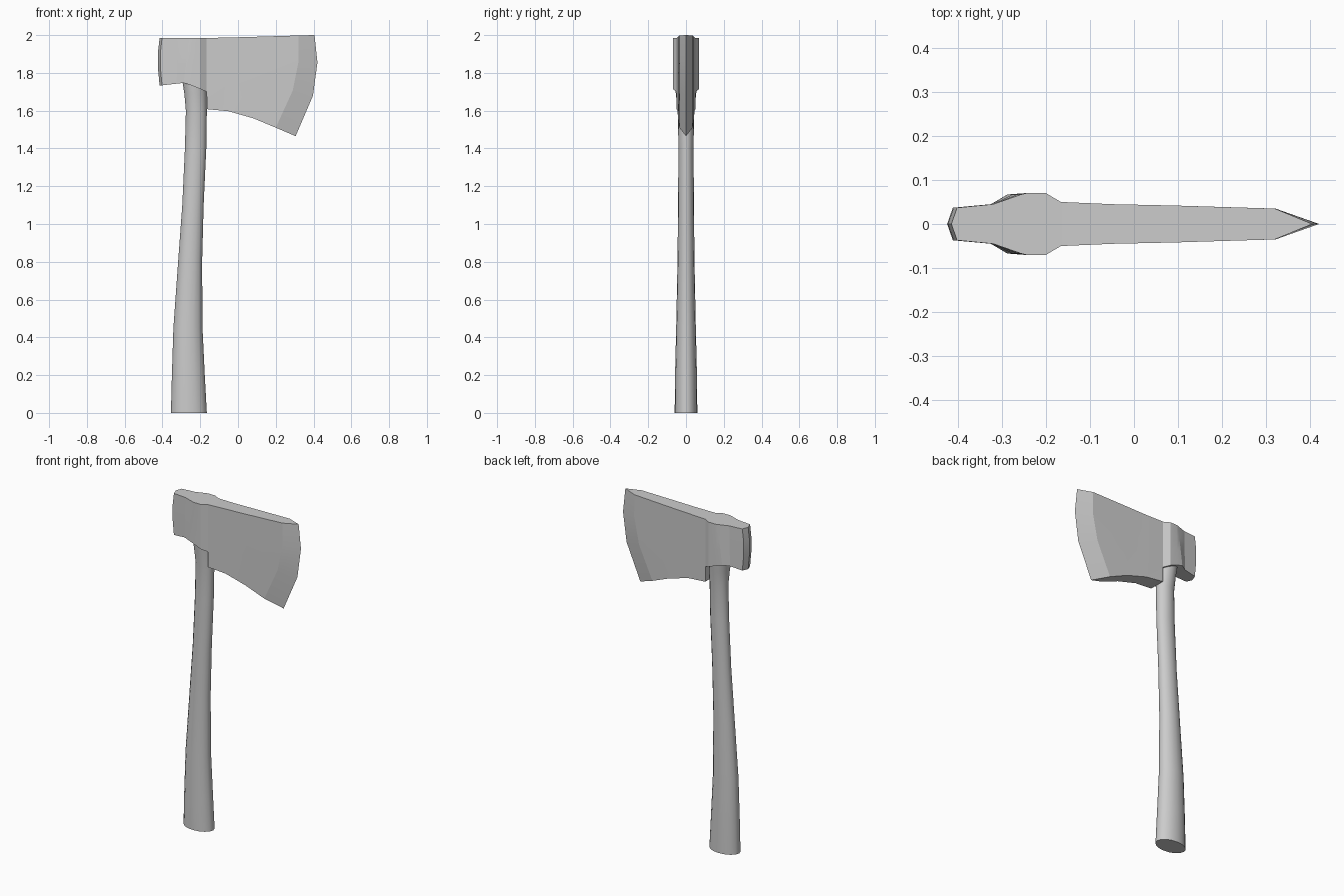
import bpy, bmesh, math

if "Cube" in bpy.data.objects:
    bpy.data.objects.remove(bpy.data.objects["Cube"])


def loft(name, rings, angle):
    """Skin a list of equally sized closed rings, capping both ends."""
    bm = bmesh.new()
    loops = [[bm.verts.new(p) for p in ring] for ring in rings]
    n = len(loops[0])
    for a, b in zip(loops, loops[1:]):
        for i in range(n):
            j = (i + 1) % n
            bm.faces.new((a[i], a[j], b[j], b[i]))
    bm.faces.new(loops[0])
    bm.faces.new(loops[-1])
    bmesh.ops.remove_doubles(bm, verts=bm.verts, dist=0.0002)
    bmesh.ops.recalc_face_normals(bm, faces=bm.faces)
    mesh = bpy.data.meshes.new(name)
    bm.to_mesh(mesh)
    bm.free()
    obj = bpy.data.objects.new(name, mesh)
    bpy.context.collection.objects.link(obj)
    bpy.ops.object.select_all(action='DESELECT')
    obj.select_set(True)
    bpy.context.view_layer.objects.active = obj
    bpy.ops.object.shade_smooth_by_angle(angle=math.radians(angle))
    return obj


# Handle: curved shaft, (z, back x, front x, half width)
handle_sections = [
    (0.00, -0.355, -0.165, 0.060), (0.20, -0.350, -0.176, 0.058),
    (0.45, -0.342, -0.188, 0.052), (0.80, -0.317, -0.190, 0.045),
    (1.10, -0.295, -0.182, 0.042), (1.40, -0.281, -0.168, 0.040),
    (1.60, -0.276, -0.165, 0.043), (1.69, -0.284, -0.165, 0.054),
    (1.76, -0.295, -0.165, 0.060),
]
SIDES = 16
handle_rings = []
for z, back, front, w in handle_sections:
    cx, rx = (back + front) / 2, (front - back) / 2
    angles = [2 * math.pi * i / SIDES for i in range(SIDES)]
    handle_rings.append([(cx + rx * math.cos(a), w * math.sin(a), z) for a in angles])
loft("handle", handle_rings, 40)

# Head: stations from poll to cutting edge
# (top x, top z, bottom x, bottom z, half width, sideways bulge)
head_stations = [
    (-0.415, 1.985, -0.415, 1.732, 0.000, -0.010),
    (-0.402, 1.985, -0.402, 1.734, 0.037, -0.010),
    (-0.320, 1.985, -0.325, 1.743, 0.045, 0),
    (-0.257, 1.985, -0.288, 1.747, 0.067, 0),
    (-0.245, 1.985, -0.250, 1.735, 0.070, 0),
    (-0.200, 1.985, -0.200, 1.715, 0.070, 0),
    (-0.166, 1.985, -0.166, 1.700, 0.050, 0),
    (-0.164, 1.985, -0.164, 1.608, 0.050, 0),
    (-0.050, 1.987, -0.050, 1.597, 0.045, 0),
    (0.090, 1.991, 0.080, 1.560, 0.042, 0),
    (0.320, 1.998, 0.200, 1.510, 0.035, 0.043),
    (0.405, 2.000, 0.305, 1.465, 0.000, 0.054),
]
ROWS = (0, 0.27, 0.6, 1)
head_rings = []
for xt, zt, xb, zb, w, bulge in head_stations:
    side = [(xt + (xb - xt) * t + bulge * 4 * t * (1 - t), w, zt + (zb - zt) * t) for t in ROWS]
    head_rings.append(side + [(x, -y, z) for x, y, z in reversed(side)])

# The end rings are flat lines, so close them by skinning without caps
bm = bmesh.new()
loops = [[bm.verts.new(p) for p in ring] for ring in head_rings]
for a, b in zip(loops, loops[1:]):
    for i in range(8):
        bm.faces.new((a[i], a[(i + 1) % 8], b[(i + 1) % 8], b[i]))
bmesh.ops.remove_doubles(bm, verts=bm.verts, dist=0.0002)
bmesh.ops.recalc_face_normals(bm, faces=bm.faces)
mesh = bpy.data.meshes.new("axe_head")
bm.to_mesh(mesh)
bm.free()
head = bpy.data.objects.new("axe_head", mesh)
bpy.context.collection.objects.link(head)
bpy.ops.object.select_all(action='DESELECT')
head.select_set(True)
bpy.context.view_layer.objects.active = head
bpy.ops.object.shade_smooth_by_angle(angle=math.radians(12))
